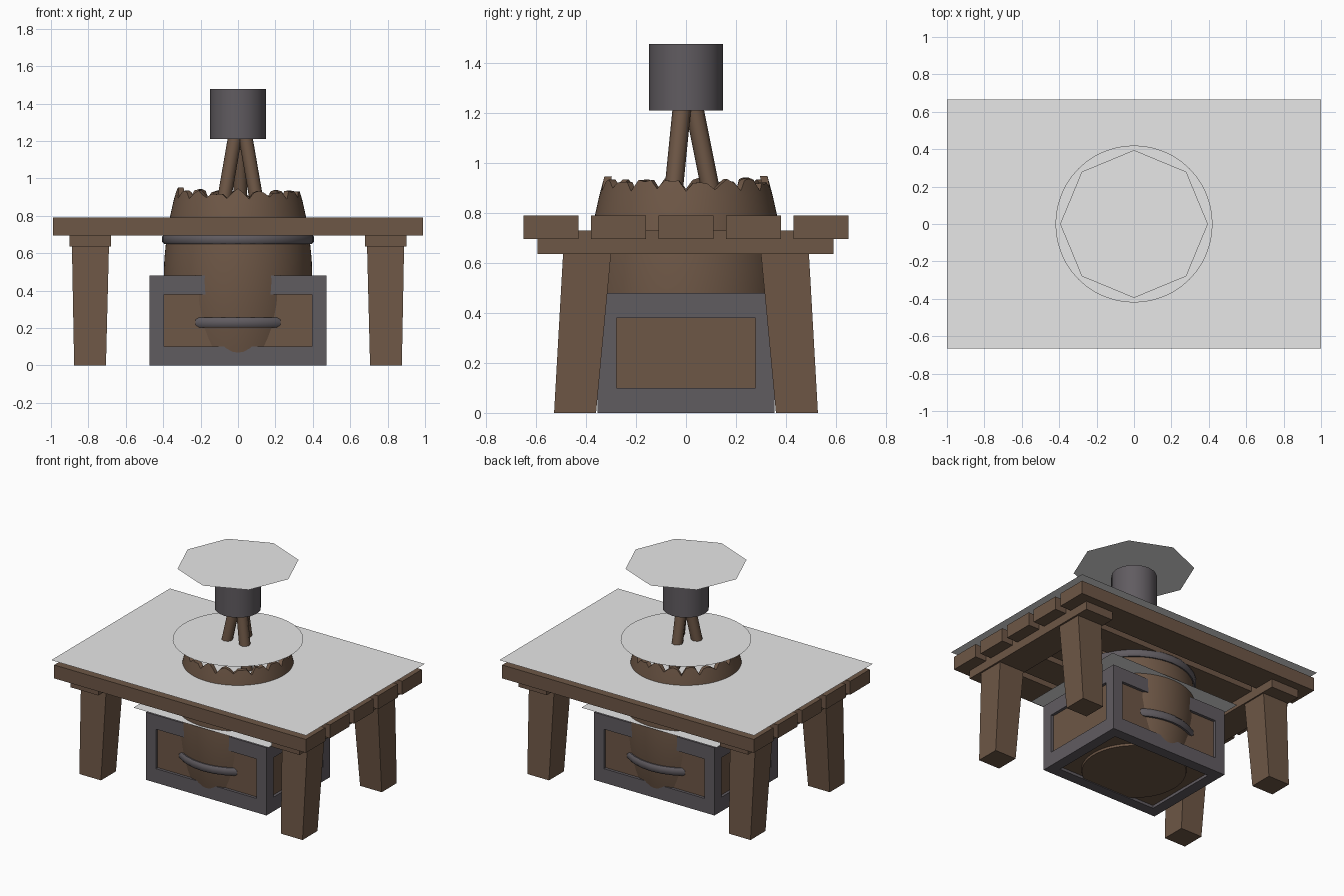
import bpy, bmesh, math, random
from mathutils import Vector

if "Cube" in bpy.data.objects:
    bpy.data.objects.remove(bpy.data.objects["Cube"])

random.seed(4)


def material(name, rgb):
    m = bpy.data.materials.new(name)
    m.diffuse_color = (*rgb, 1)
    m.use_nodes = True
    m.node_tree.nodes["Principled BSDF"].inputs["Base Color"].default_value = m.diffuse_color
    return m


WOOD = material("brown wood", (0.155, 0.095, 0.061))
IRON = material("dark iron", (0.118, 0.106, 0.118))
SHEET = material("pale grey", (0.8, 0.8, 0.8))


def finish(name, bm, mats, smooth=False):
    bmesh.ops.recalc_face_normals(bm, faces=bm.faces)
    me = bpy.data.meshes.new(name)
    bm.to_mesh(me)
    bm.free()
    for m in mats:
        me.materials.append(m)
    ob = bpy.data.objects.new(name, me)
    bpy.context.collection.objects.link(ob)
    if smooth:
        bpy.ops.object.select_all(action='DESELECT')
        ob.select_set(True)
        bpy.context.view_layer.objects.active = ob
        bpy.ops.object.shade_smooth_by_angle(angle=math.radians(50))
    return ob


def frustum(name, bottom, top, z0, z1, mat):
    """Block between two rectangles given as (x0, x1, y0, y1)."""
    bm = bmesh.new()
    rings = []
    for (x0, x1, y0, y1), z in ((bottom, z0), (top, z1)):
        rings.append([bm.verts.new((x, y, z)) for x, y in
                      ((x0, y0), (x1, y0), (x1, y1), (x0, y1))])
    a, b = rings
    bm.faces.new(a)
    bm.faces.new(b)
    for i in range(4):
        j = (i + 1) % 4
        bm.faces.new((a[i], a[j], b[j], b[i]))
    return finish(name, bm, [mat])


def flat_sheet(name, points, z):
    bm = bmesh.new()
    f = bm.faces.new([bm.verts.new((x, y, z)) for x, y in points])
    f.normal_update()
    me_ob = finish(name, bm, [SHEET])
    if me_ob.data.polygons[0].normal.z < 0:
        me_ob.data.flip_normals()
    return me_ob


def circle(r, n):
    return [(r * math.cos(2 * math.pi * i / n), r * math.sin(2 * math.pi * i / n)) for i in range(n)]


def rect(a, b):
    return [(-a, -b), (a, -b), (a, b), (-a, b)]


def cylinder(name, p0, p1, r, n, mat):
    p0, p1 = Vector(p0), Vector(p1)
    bm = bmesh.new()
    bmesh.ops.create_cone(bm, cap_ends=True, segments=n, radius1=r, radius2=r,
                          depth=(p1 - p0).length)
    rot = Vector((0, 0, 1)).rotation_difference(p1 - p0).to_matrix().to_4x4()
    bm.transform(rot)
    bmesh.ops.translate(bm, verts=bm.verts, vec=(p0 + p1) / 2)
    return finish(name, bm, [mat], True)


# table top planks
for i in range(5):
    y = (i - 2) * 0.27
    r = (-0.988, 0.988, y - 0.11, y + 0.11)
    frustum("table_plank", r, r, 0.695, 0.79, WOOD)

# battens and splayed, tapered legs
for s in (-1, 1):
    r = sorted((s * 0.68, s * 0.90)) + [-0.595, 0.59]
    frustum("table_batten", r, r, 0.635, 0.73, WOOD)
    for t in (-1, 1):
        low = sorted((s * 0.706, s * 0.876)) + sorted((t * 0.36, t * 0.528))
        high = sorted((s * 0.69, s * 0.888)) + sorted((t * 0.30, t * 0.492))
        frustum("table_leg", low, high, 0, 0.637, WOOD)

# iron crate with recessed wooden panels
bm = bmesh.new()
bmesh.ops.create_cube(bm, size=1)
for v in bm.verts:
    v.co = (v.co.x * 0.944, v.co.y * 0.71, v.co.z * 0.48 + 0.24)
panels = list(bm.faces)
bmesh.ops.inset_individual(bm, faces=panels, thickness=0.108)
for f in panels:
    f.normal_update()
    n = f.normal.copy()
    for v in f.verts:
        if abs(n.z) < 0.5:
            v.co.z = 0.10 if v.co.z < 0.24 else 0.38
    # push a separate recessed copy of the panel inward
    res = bmesh.ops.extrude_discrete_faces(bm, faces=[f])
    g = res["faces"][0]
    g.material_index = 1
    for v in g.verts:
        v.co -= n * 0.02
finish("crate", bm, [IRON, WOOD])


# barrel with broken stave tops
def bulge(z):
    return 0.398 - 0.29 * (z - 0.45) ** 2


STAVES, COLS = 18, 4
N = STAVES * COLS
rim = []
for s in range(STAVES):
    h = random.uniform(0.915, 0.935)
    rim += [random.uniform(0.885, 0.905), h, h + random.uniform(-0.01, 0.022),
            h + random.uniform(-0.004, 0.006)]
levels = [0.005, 0.1, 0.2, 0.33, 0.45, 0.57, 0.68, 0.8, 0.87]
bm = bmesh.new()
rows = []


def row(heights, inset):
    vs = []
    for i, z in enumerate(heights):
        a = 2 * math.pi * i / N
        r = bulge(z) - inset
        vs.append(bm.verts.new((r * math.cos(a), r * math.sin(a), z)))
    rows.append(vs)


for z in levels:
    row([z] * N, 0)
row(rim, 0)
row(rim, 0.03)
for z in (0.8, 0.45, 0.1):
    row([z] * N, 0.03)
for a, b in zip(rows, rows[1:]):
    for i in range(N):
        j = (i + 1) % N
        bm.faces.new((a[i], a[j], b[j], b[i]))
bm.faces.new(rows[0])
bm.faces.new(rows[-1])
finish("barrel", bm, [WOOD], True)

# barrel hoops, rounded section
for zc in (0.23, 0.675):
    bm = bmesh.new()
    n, hoop = 32, []
    for i in range(n):
        a = 2 * math.pi * i / n
        ring = []
        for dr, dz in ((-0.03, -0.027), (0.008, -0.027), (0.018, -0.014),
                       (0.018, 0.014), (0.008, 0.027), (-0.03, 0.027)):
            r = 0.387 + dr
            ring.append(bm.verts.new((r * math.cos(a), r * math.sin(a), zc + dz)))
        hoop.append(ring)
    for i in range(n):
        a, b = hoop[i], hoop[(i + 1) % n]
        for k in range(6):
            m = (k + 1) % 6
            bm.faces.new((a[k], b[k], b[m], a[m]))
    finish("barrel_hoop", bm, [IRON], True)

# three leaning poles holding an iron drum
for deg in (-30, 90, 210):
    c, s = math.cos(math.radians(deg)), math.sin(math.radians(deg))
    ends = []
    for z in (0.35, 1.25):
        r = 0.093 - 0.2 * (z - 0.92)
        ends.append((0.012 + r * c, r * s, z))
    cylinder("pole", ends[0], ends[1], 0.037, 8, WOOD)
cylinder("drum", (0, 0, 1.21), (0, 0, 1.477), 0.149, 16, IRON)

# thin pale sheets floating above each part
flat_sheet("crate_sheet", rect(0.53, 0.415), 0.52)
flat_sheet("table_sheet", rect(1.0, 0.665), 0.827)
flat_sheet("barrel_sheet", circle(0.42, 48), 0.99)
flat_sheet("drum_sheet", circle(0.395, 8), 1.52)
